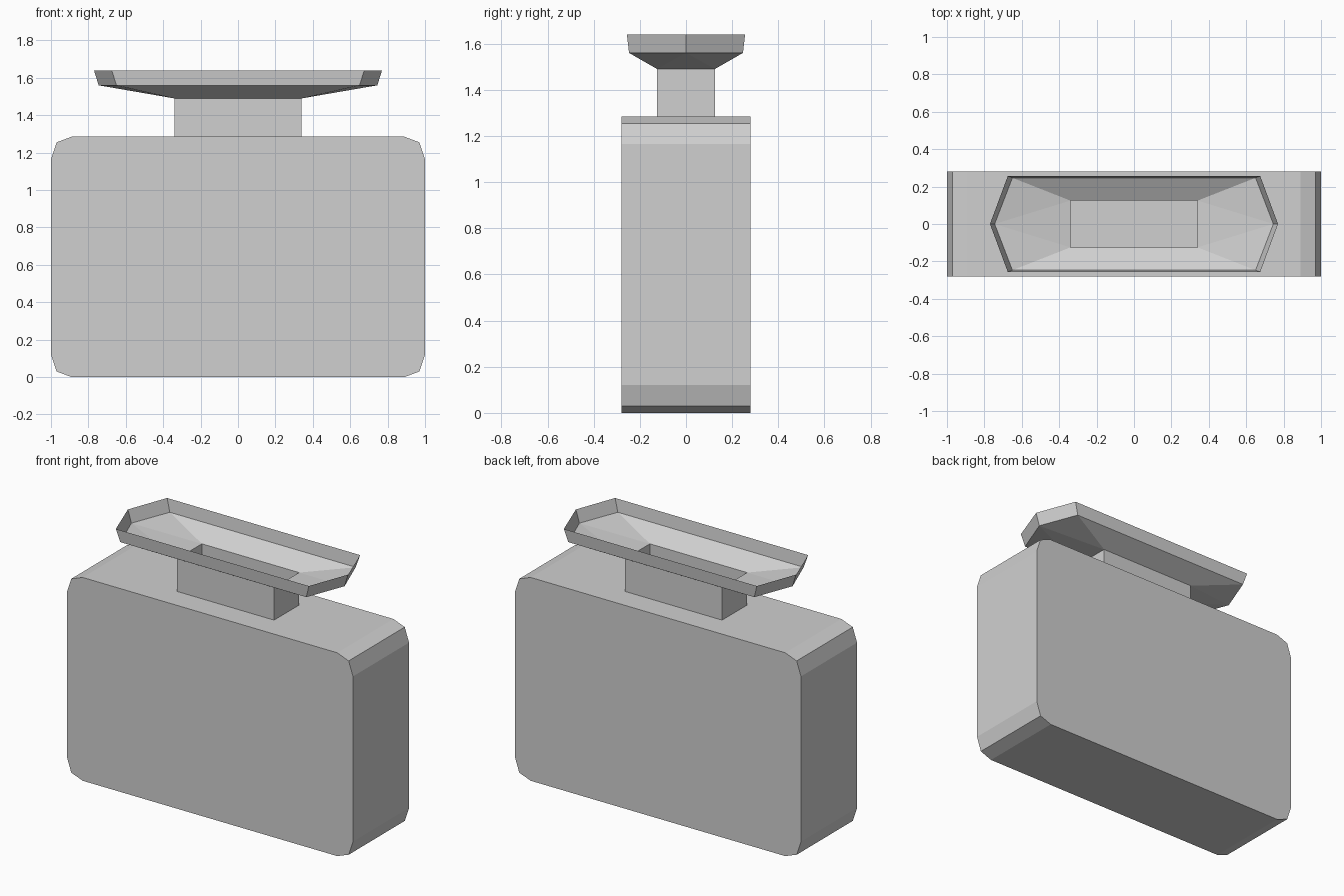
import bpy
import bmesh

cube = bpy.data.objects.get("Cube")
if cube:
    bpy.data.objects.remove(cube, do_unlink=True)

grey = bpy.data.materials.new("light_grey")
grey.use_nodes = True
colour = (0.63, 0.63, 0.63, 1)
grey.diffuse_color = colour
grey.node_tree.nodes["Principled BSDF"].inputs["Base Color"].default_value = colour


def finish(name, bm):
    mesh = bpy.data.meshes.new(name)
    bm.to_mesh(mesh)
    bm.free()
    mesh.materials.append(grey)
    obj = bpy.data.objects.new(name, mesh)
    bpy.context.collection.objects.link(obj)
    return obj


def ring(bm, points, z):
    return [bm.verts.new((x, y, z)) for x, y in points]


def hexagon(tip, x, y):
    return [(tip, 0), (x, y), (-x, y), (-tip, 0), (-x, -y), (x, -y)]


def walls(bm, low, high):
    n = len(low)
    for i in range(n):
        j = (i + 1) % n
        bm.faces.new((low[i], low[j], high[j], high[i]))


# Body: a slab with two-step rounded corners
W, H, D = 1.0, 1.285, 0.28
corner = [(0, 0.12), (0.03, 0.03), (0.11, 0)]
lower_left = [(-W + x, z) for x, z in corner]
lower_right = [(-x, z) for x, z in reversed(lower_left)]
lower = lower_left + lower_right
profile = lower + [(x, H - z) for x, z in reversed(lower)]
bm = bmesh.new()
front = [bm.verts.new((x, -D, z)) for x, z in profile]
back = [bm.verts.new((x, D, z)) for x, z in profile]
bm.faces.new(front)
bm.faces.new(list(reversed(back)))
walls(bm, back, front)
bmesh.ops.recalc_face_normals(bm, faces=bm.faces[:])
finish("body", bm)

# Neck: open rectangular tube standing on the body
NX, NY, NECK_TOP = 0.34, 0.125, 1.49
rectangle = [(NX, NY), (-NX, NY), (-NX, -NY), (NX, -NY)]
bm = bmesh.new()
walls(bm, ring(bm, rectangle, H), ring(bm, rectangle, NECK_TOP))
finish("neck", bm)

# Tray: six-sided open dish sloping down into the neck
bm = bmesh.new()
throat = ring(bm, rectangle, NECK_TOP)
base = ring(bm, hexagon(0.745, 0.65, 0.247), 1.56)
rim = ring(bm, hexagon(0.77, 0.675, 0.256), 1.64)
walls(bm, base, rim)
right_tip, br, bl, left_tip, fl, fr = base
tbr, tbl, tfl, tfr = throat
for face in [
    (tbr, tbl, bl, br), (tfl, tfr, fr, fl),
    (tfr, tbr, right_tip), (tbr, br, right_tip), (tfr, right_tip, fr),
    (tbl, tfl, left_tip), (tbl, left_tip, bl), (tfl, fl, left_tip),
]:
    bm.faces.new(face)
finish("tray", bm)
